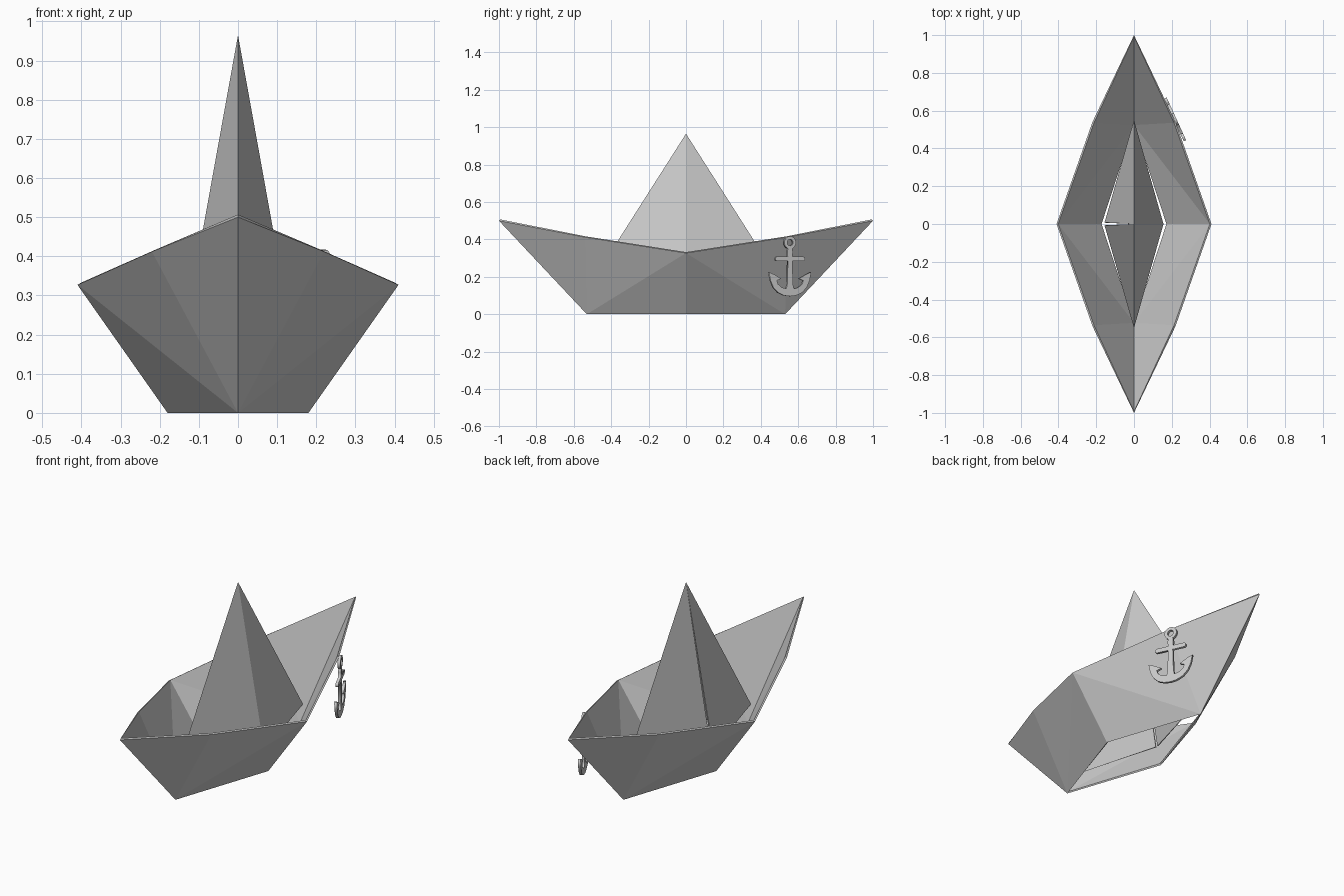
import bpy, math
from mathutils import Matrix

if "Cube" in bpy.data.objects:
    bpy.data.objects.remove(bpy.data.objects["Cube"])


def sheet(name, verts, faces, thickness, mirror=False):
    """Folded paper sheet, thickened inwards."""
    me = bpy.data.meshes.new(name)
    me.from_pydata(verts, [], faces)
    ob = bpy.data.objects.new(name, me)
    bpy.context.collection.objects.link(ob)
    if mirror:
        m = ob.modifiers.new("mirror", 'MIRROR')
        m.use_axis = (True, True, False)
    s = ob.modifiers.new("paper", 'SOLIDIFY')
    s.thickness = thickness
    s.offset = -1
    return ob


# Hull: one folded quarter mirrored in x and y, open at the bottom
tip, rim, side = (0, 1, 0.5), (0.22, 0.54, 0.412), (0.41, 0, 0.327)
keel_end, keel_side = (0, 0.53, 0), (0.18, 0, 0)
sheet("hull", [tip, rim, side, keel_end, keel_side],
      [(0, 1, 3), (1, 2, 3), (2, 4, 3)], 0.01, mirror=True)

# Sail: hollow pyramid with a narrow slit on its left edge
sheet("sail",
      [(0, 0, 0.965), (0.156, 0, 0.1), (0, 0.551, 0.1), (-0.156, 0.008, 0.1),
       (-0.156, -0.008, 0.1), (0, -0.551, 0.1)],
      [(0, 1, 2), (0, 2, 3), (0, 4, 5), (0, 5, 1)], 0.006)

# Anchor: flat outline (right half mirrored) plus a ring
half = [(0, 0.096), (0.035, 0.1), (0.07, 0.115), (0.098, 0.143), (0.115, 0.18),
        (0.124, 0.226), (0.092, 0.212), (0.052, 0.19), (0.078, 0.18),
        (0.07, 0.16), (0.048, 0.143), (0.022, 0.137), (0.017, 0.16),
        (0.013, 0.284), (0.078, 0.284), (0.086, 0.29), (0.086, 0.302),
        (0.078, 0.308), (0.014, 0.308), (0.016, 0.335), (0.012, 0.356)]
outline = half + [(-u, v) for u, v in reversed(half) if u > 0]


def circle(r, z, n=24):
    return [(r * math.cos(2 * math.pi * i / n), z + r * math.sin(2 * math.pi * i / n))
            for i in range(n)]


def flat_part(name, loops, depth):
    """Extruded flat shape hanging upright beside the bow."""
    cu = bpy.data.curves.new(name, 'CURVE')
    cu.dimensions, cu.fill_mode, cu.extrude = '2D', 'BOTH', depth / 2
    for loop in loops:
        sp = cu.splines.new('POLY')
        sp.points.add(len(loop) - 1)
        for p, (u, v) in zip(sp.points, loop):
            p.co = (u, v, 0, 1)
        sp.use_cyclic_u = True
    ob = bpy.data.objects.new(name, cu)
    bpy.context.collection.objects.link(ob)
    c, s = 0.91, 0.415
    ob.matrix_world = Matrix(((-s, 0, c, 0.218), (c, 0, s, 0.554),
                              (0, 1, 0, 0), (0, 0, 0, 1)))
    bpy.ops.object.select_all(action='DESELECT')
    ob.select_set(True)
    bpy.context.view_layer.objects.active = ob
    bpy.ops.object.convert(target='MESH')


flat_part("anchor_body", [outline], 0.014)
flat_part("anchor_ring", [circle(0.034, 0.383), circle(0.017, 0.383)], 0.014)
